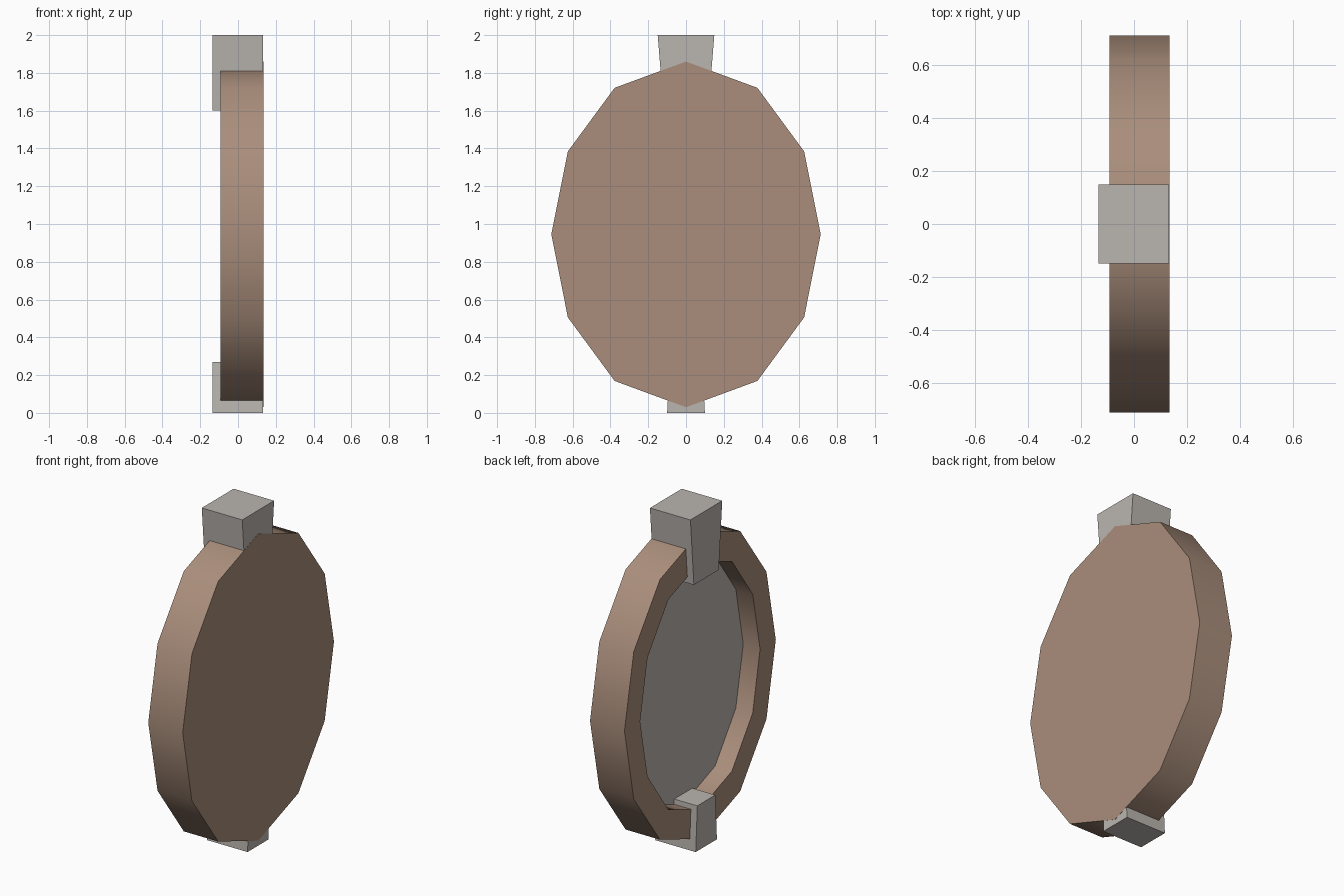
import bpy, bmesh, math

cube = bpy.data.objects.get("Cube")
if cube:
    bpy.data.objects.remove(cube, do_unlink=True)


def make_material(name, rgb):
    mat = bpy.data.materials.new(name)
    mat.use_nodes = True
    mat.diffuse_color = (*rgb, 1)
    mat.node_tree.nodes["Principled BSDF"].inputs["Base Color"].default_value = (*rgb, 1)
    return mat


wood = make_material("tan wood", (0.40, 0.27, 0.20))
silver = make_material("warm silver", (0.49, 0.46, 0.43))

CENTRE_Z = 0.945


def oval(bm, x, half_width, half_height):
    """Twelve-sided oval ring in the plane at x."""
    angles = [0, 28.7, 58, 90]
    angles += [180 - a for a in angles[2::-1]]
    angles += [180 + a for a in angles[1:-1]]
    return [bm.verts.new((x, half_width * math.cos(math.radians(a)),
                          CENTRE_Z + half_height * math.sin(math.radians(a))))
            for a in angles]


def finish(bm, name, materials, smooth=False):
    mesh = bpy.data.meshes.new(name)
    bm.to_mesh(mesh)
    bm.free()
    obj = bpy.data.objects.new(name, mesh)
    bpy.context.collection.objects.link(obj)
    for mat in materials:
        mesh.materials.append(mat)
    if smooth:
        bpy.ops.object.select_all(action='DESELECT')
        obj.select_set(True)
        bpy.context.view_layer.objects.active = obj
        bpy.ops.object.shade_smooth_by_angle(angle=math.radians(45))
    return obj


# Oval frame with a closed back and a recessed glass pane
bm = bmesh.new()
rings = [oval(bm, 0.134, 0.713, 0.915),
         oval(bm, -0.093, 0.713, 0.915),
         oval(bm, -0.093, 0.565, 0.738),
         oval(bm, 0.018, 0.565, 0.738)]
for a, b in zip(rings, rings[1:]):
    for i in range(len(a)):
        j = (i + 1) % len(a)
        bm.faces.new((a[i], a[j], b[j], b[i]))
bm.faces.new(rings[0])
glass = bm.faces.new(rings[-1])
glass.material_index = 1
bmesh.ops.recalc_face_normals(bm, faces=bm.faces)
finish(bm, "mirror_frame", [wood, silver], smooth=True)


# Tapered clasps at the top and bottom of the frame
def clasp(name, z_low, z_high, half_low, half_high):
    bm = bmesh.new()
    bmesh.ops.create_cube(bm, size=2)
    for v in bm.verts:
        upper = v.co.z > 0
        v.co.x = 0.133 if v.co.x > 0 else -0.134
        v.co.y *= half_high if upper else half_low
        v.co.z = z_high if upper else z_low
    finish(bm, name, [silver])


clasp("top_clasp", 1.6, 2.0, 0.117, 0.15)
clasp("bottom_clasp", 0.0, 0.27, 0.1, 0.085)
